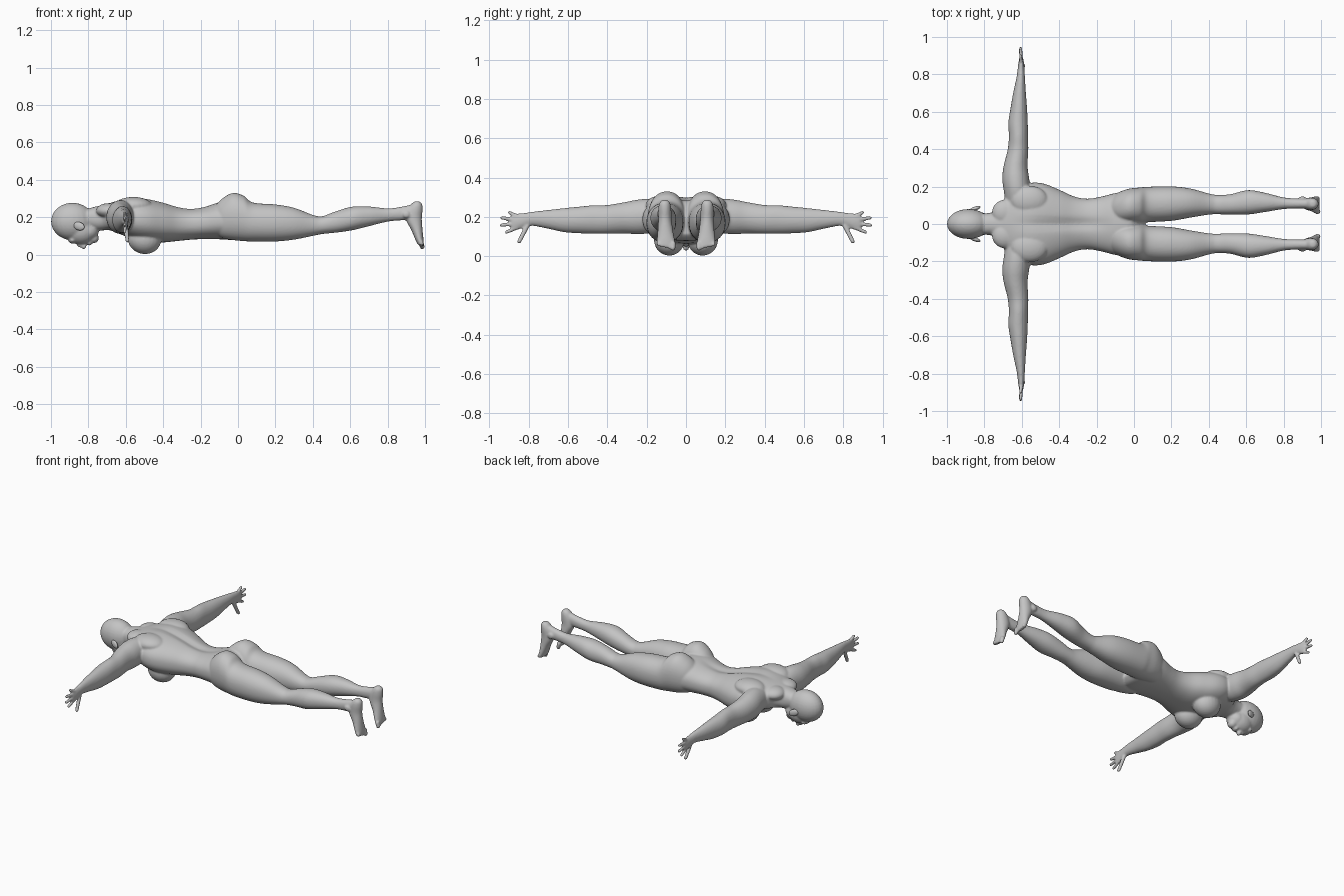
import bpy, bmesh, math
from mathutils import Vector, Matrix

if "Cube" in bpy.data.objects:
    bpy.data.objects.remove(bpy.data.objects["Cube"])

skin = bpy.data.materials.new("grey_skin")
skin.diffuse_color = (0.55, 0.55, 0.55, 1)
skin.use_nodes = True
skin.node_tree.nodes["Principled BSDF"].inputs["Base Color"].default_value = skin.diffuse_color


def spline(rows, steps=5):
    """Catmull-Rom refinement of section rows."""
    out = []
    for i in range(len(rows) - 1):
        p = [rows[max(0, min(len(rows) - 1, i + k))] for k in (-1, 0, 1, 2)]
        for s in range(steps):
            t = s / steps
            out.append([0.5 * (2 * b + (c - a) * t + (2 * a - 5 * b + 4 * c - d) * t * t
                               + (3 * b - a - 3 * c + d) * t ** 3)
                        for a, b, c, d in zip(*p)])
    return out + [list(rows[-1])]


def loft(bm, rows, place, seg=32, power=2.0):
    """Closed tube; each row is (station, centre_u, radius_u, centre_v, radius_v)."""
    rings = []
    for t, cu, ru, cv, rv in spline(rows):
        ring = []
        for k in range(seg):
            c, s = math.cos(2 * math.pi * k / seg), math.sin(2 * math.pi * k / seg)
            u = math.copysign(abs(c) ** (2 / power), c)
            v = math.copysign(abs(s) ** (2 / power), s)
            ring.append(bm.verts.new(place(t, cu + ru * u, cv + rv * v)))
        rings.append(ring)
    faces = [bm.faces.new(rings[0]), bm.faces.new(rings[-1][::-1])]
    for a, b in zip(rings, rings[1:]):
        for k in range(seg):
            n = (k + 1) % seg
            faces.append(bm.faces.new((a[k], b[k], b[n], a[n])))
    bmesh.ops.recalc_face_normals(bm, faces=faces)
    return [v for r in rings for v in r]


def blob(bm, centre, radii, tilt=0.0):
    m = (Matrix.Translation(centre) @ Matrix.Rotation(tilt, 4, 'Y')
         @ Matrix.Diagonal((*radii, 1)))
    bmesh.ops.create_uvsphere(bm, u_segments=24, v_segments=16, radius=1, matrix=m)


def digit(bm, a, b, r):
    """Tapered finger or toe with a rounded tip."""
    a, b = Vector(a), Vector(b)
    d = b - a
    m = Matrix.Translation((a + b) / 2) @ d.to_track_quat('Z', 'Y').to_matrix().to_4x4()
    bmesh.ops.create_cone(bm, cap_ends=True, segments=14, radius1=r * 1.15, radius2=r,
                          depth=d.length, matrix=m)
    blob(bm, b, (r, r, r))


def finish(bm, name):
    mesh = bpy.data.meshes.new(name)
    bm.to_mesh(mesh)
    bm.free()
    mesh.materials.append(skin)
    ob = bpy.data.objects.new(name, mesh)
    bpy.context.collection.objects.link(ob)
    bpy.ops.object.select_all(action='DESELECT')
    ob.select_set(True)
    bpy.context.view_layer.objects.active = ob
    return ob


bm = bmesh.new()

# neck and torso: x, half width, back height, belly height
torso = [(-.82, .055, .24, .15), (-.76, .062, .257, .13), (-.715, .085, .265, .13),
         (-.685, .15, .275, .13), (-.62, .195, .295, .105), (-.55, .22, .305, .075),
         (-.48, .215, .298, .065), (-.40, .183, .28, .065), (-.32, .147, .257, .073),
         (-.25, .135, .248, .08), (-.18, .145, .257, .083), (-.10, .165, .28, .082),
         (-.02, .175, .28, .078), (.03, .13, .24, .085), (.06, .07, .20, .11)]
verts = loft(bm, [(x, 0, w, (a + b) / 2, (a - b) / 2) for x, w, a, b in torso],
             lambda t, u, v: (t, u, v), 72, 2.3)
# spine groove
for v in verts:
    if v.co.z > .2 and -.66 < v.co.x < -.1:
        fade = math.sin(math.pi * (v.co.x + .66) / .56)
        v.co.z -= .014 * fade * math.exp(-(v.co.y / .028) ** 2)

# head: skull, face, jaw, chin, nose, lips
for c, r in [((-.885, 0, .177), (.115, .08, .1)), ((-.84, 0, .128), (.085, .066, .074)),
             ((-.80, 0, .125), (.055, .058, .05)), ((-.772, 0, .088), (.028, .03, .027)),
             ((-.837, 0, .052), (.026, .012, .016)), ((-.824, 0, .043), (.012, .017, .015)),
             ((-.795, 0, .062), (.014, .024, .014)), ((-.885, 0, .077), (.022, .045, .018))]:
    blob(bm, c, r)

# leg: x, y inner, y outer, back height, front height
leg = [(-.13, .03, .13, .25, .12), (-.09, .008, .165, .295, .09), (-.03, .004, .188, .329, .078),
       (.03, .004, .195, .315, .072), (.08, .01, .199, .278, .07), (.2, .017, .201, .268, .07),
       (.3, .034, .19, .25, .08), (.4, .05, .163, .212, .1), (.45, .052, .155, .205, .11),
       (.52, .05, .16, .23, .117), (.61, .051, .181, .256, .13), (.7, .064, .167, .257, .152),
       (.8, .08, .142, .247, .176), (.87, .082, .137, .255, .183), (.94, .082, .137, .27, .185)]
# foot: z, x centre, x radius, y centre, y radius
foot = [(.285, .957, .012, .108, .014), (.27, .955, .029, .108, .027), (.24, .947, .04, .108, .033),
        (.19, .940, .043, .107, .034), (.13, .957, .03, .105, .039), (.08, .97, .022, .103, .046),
        (.05, .979, .015, .103, .045)]
# arm: y, x centre, x radius, z centre, z radius
arm = [(.08, -.62, .06, .21, .06), (.17, -.625, .07, .205, .085), (.24, -.632, .072, .2, .088),
       (.31, -.633, .064, .195, .08), (.4, -.62, .055, .187, .073), (.47, -.618, .051, .187, .072),
       (.54, -.62, .052, .184, .068), (.62, -.616, .044, .183, .061), (.7, -.612, .034, .187, .048),
       (.78, -.606, .023, .19, .036), (.82, -.604, .019, .184, .036), (.86, -.603, .015, .174, .042),
       (.885, -.603, .011, .172, .038)]

for s in (1, -1):
    loft(bm, [(x, (i + o) / 2, (o - i) / 2, (a + b) / 2, (a - b) / 2) for x, i, o, a, b in leg],
         lambda t, u, v: (t, s * u, v), 40, 2.15)
    loft(bm, foot, lambda t, u, v: (u, s * v, t))
    loft(bm, arm, lambda t, u, v: (u, s * t, v))
    # chest, shoulder blade, trapezius
    blob(bm, (-.50, s * .085, .083), (.09, .078, .08), .15)
    blob(bm, (-.56, s * .125, .262), (.1, .08, .046))
    blob(bm, (-.69, s * .06, .235), (.07, .07, .04))
    # ankle bones
    blob(bm, (.9, s * .136, .215), (.02, .012, .02))
    # toes, big toe innermost
    for k in range(5):
        y = s * (.066 + .0185 * k)
        digit(bm, (.978, y, .07), (.985, y, .04 + .005 * k), .0125 if k == 0 else .009)
    # fingers and thumb
    for z0, y1, z1 in [(.203, .898, .222), (.185, .937, .195), (.165, .939, .158), (.145, .913, .122)]:
        digit(bm, (-.603, s * .86, z0), (-.606, s * y1, z1), .0095)
    digit(bm, (-.6, s * .805, .16), (-.592, s * .848, .075), .011)

# fuse the parts into one smooth skin
body = finish(bm, "body")
mod = body.modifiers.new("fuse", 'REMESH')
mod.mode = 'VOXEL'
mod.voxel_size = .006
mod.use_smooth_shade = True
mod = body.modifiers.new("soften", 'SMOOTH')
mod.factor = .5
mod.iterations = 5
for m in list(body.modifiers):
    bpy.ops.object.modifier_apply(modifier=m.name)
bpy.ops.object.shade_smooth_by_angle(angle=math.radians(60))

# ears
for s, name in ((1, "left_ear"), (-1, "right_ear")):
    bm = bmesh.new()
    m = (Matrix.Translation((-.85, s * .082, .152)) @ Matrix.Rotation(s * .35, 4, 'Z')
         @ Matrix.Rotation(.3, 4, 'Y') @ Matrix.Rotation(math.pi / 2, 4, 'X'))
    for k in range(1):
        bmesh.ops.create_uvsphere(bm, u_segments=20, v_segments=12, radius=1,
                                  matrix=m @ Matrix.Diagonal((.032, .022, .011, 1)))
    finish(bm, name)
    bpy.ops.object.shade_smooth_by_angle(angle=math.radians(60))
